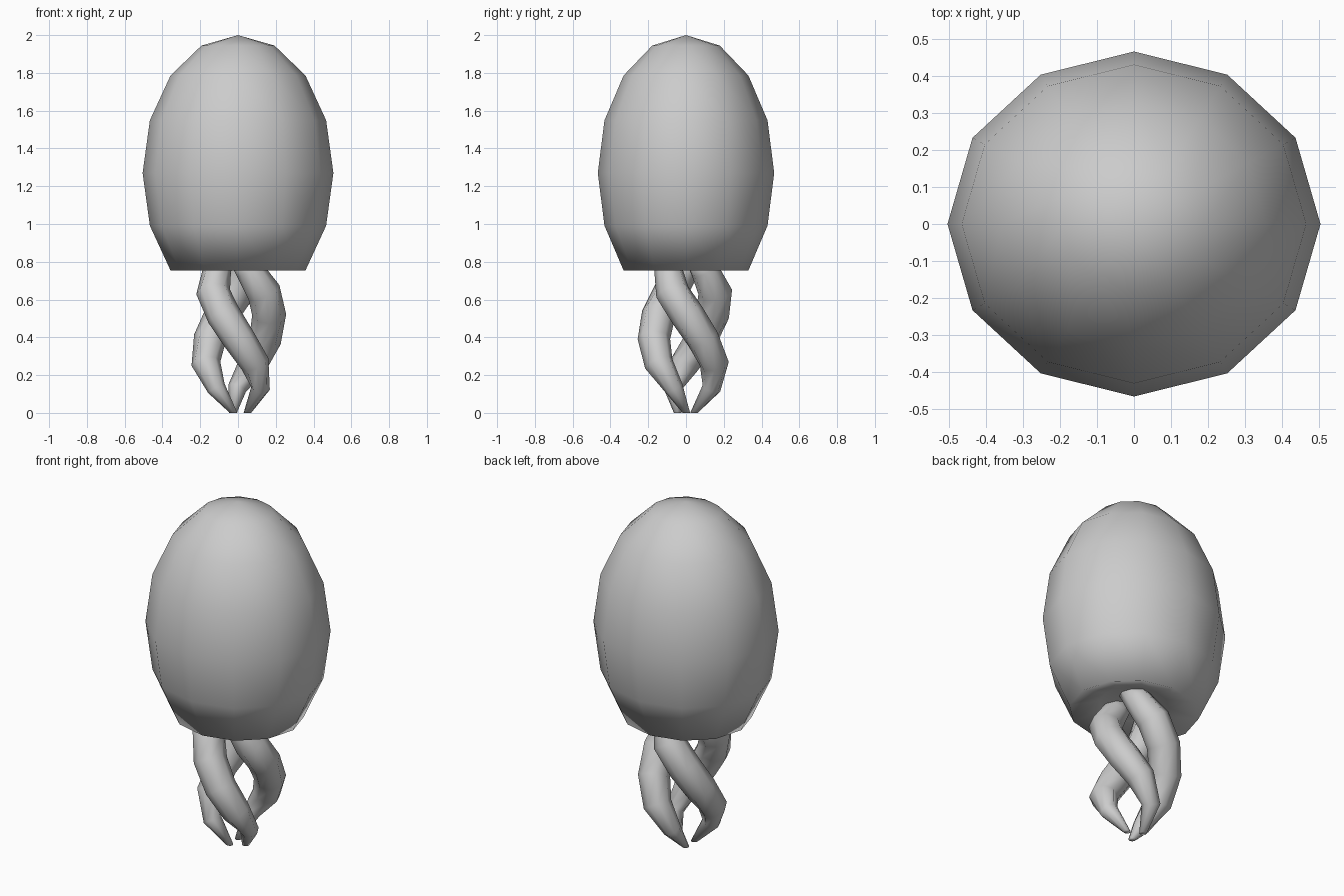
import bpy, bmesh
from math import cos, sin, pi, radians
from mathutils import Vector

if "Cube" in bpy.data.objects:
    bpy.data.objects.remove(bpy.data.objects["Cube"])


def finish(bm, name):
    bmesh.ops.recalc_face_normals(bm, faces=bm.faces)
    mesh = bpy.data.meshes.new(name)
    bm.to_mesh(mesh)
    bm.free()
    for p in mesh.polygons:
        p.use_smooth = True
    ob = bpy.data.objects.new(name, mesh)
    bpy.context.collection.objects.link(ob)
    return ob


# Bell: 12-sided egg whose lowest rings are pushed up into a shallow hollow
bm = bmesh.new()
bmesh.ops.create_uvsphere(bm, u_segments=12, v_segments=8, radius=1)
for v in bm.verts:
    z = 1.27 + 0.73 * v.co.z
    if v.co.z < -0.99:
        z = 0.82
    elif v.co.z < -0.8:
        z = 0.80
    v.co = Vector((0.505 * v.co.x, 0.467 * v.co.y, z))
finish(bm, "bell")

# Tentacle stations: height, distance from axis, thickness (30 degrees of twist each)
STATIONS = [(0.0, 0.05, 0.02), (0.13, 0.135, 0.05), (0.26, 0.17, 0.077),
            (0.39, 0.17, 0.086), (0.52, 0.165, 0.09), (0.64, 0.155, 0.09),
            (0.76, 0.11, 0.075), (0.84, 0.09, 0.06)]
SIDES = 8


def tentacle(name, start):
    path = []
    for i, (z, r, t) in enumerate(STATIONS):
        a = start - radians(30) * i
        path.append(Vector((r * cos(a), r * sin(a), z)))
    bm = bmesh.new()
    rings = []
    for i, c in enumerate(path):
        d = (path[min(i + 1, len(path) - 1)] - path[max(i - 1, 0)]).normalized()
        if i == 0:
            d = Vector((0, 0, 1))
        u = Vector((0, 1, 0)).cross(d).normalized()
        w = d.cross(u)
        t = STATIONS[i][2]
        rings.append([bm.verts.new(c + t * (u * cos(2 * pi * k / SIDES) + w * sin(2 * pi * k / SIDES)))
                      for k in range(SIDES)])
    for a, b in zip(rings, rings[1:]):
        for k in range(SIDES):
            n = (k + 1) % SIDES
            bm.faces.new((a[k], a[n], b[n], b[k]))
    bm.faces.new(rings[0])
    bm.faces.new(rings[-1])
    finish(bm, name)


# Three twisted tentacles around the axis
for i in range(3):
    tentacle(f"tentacle_{i + 1}", radians(2 + 120 * i))
